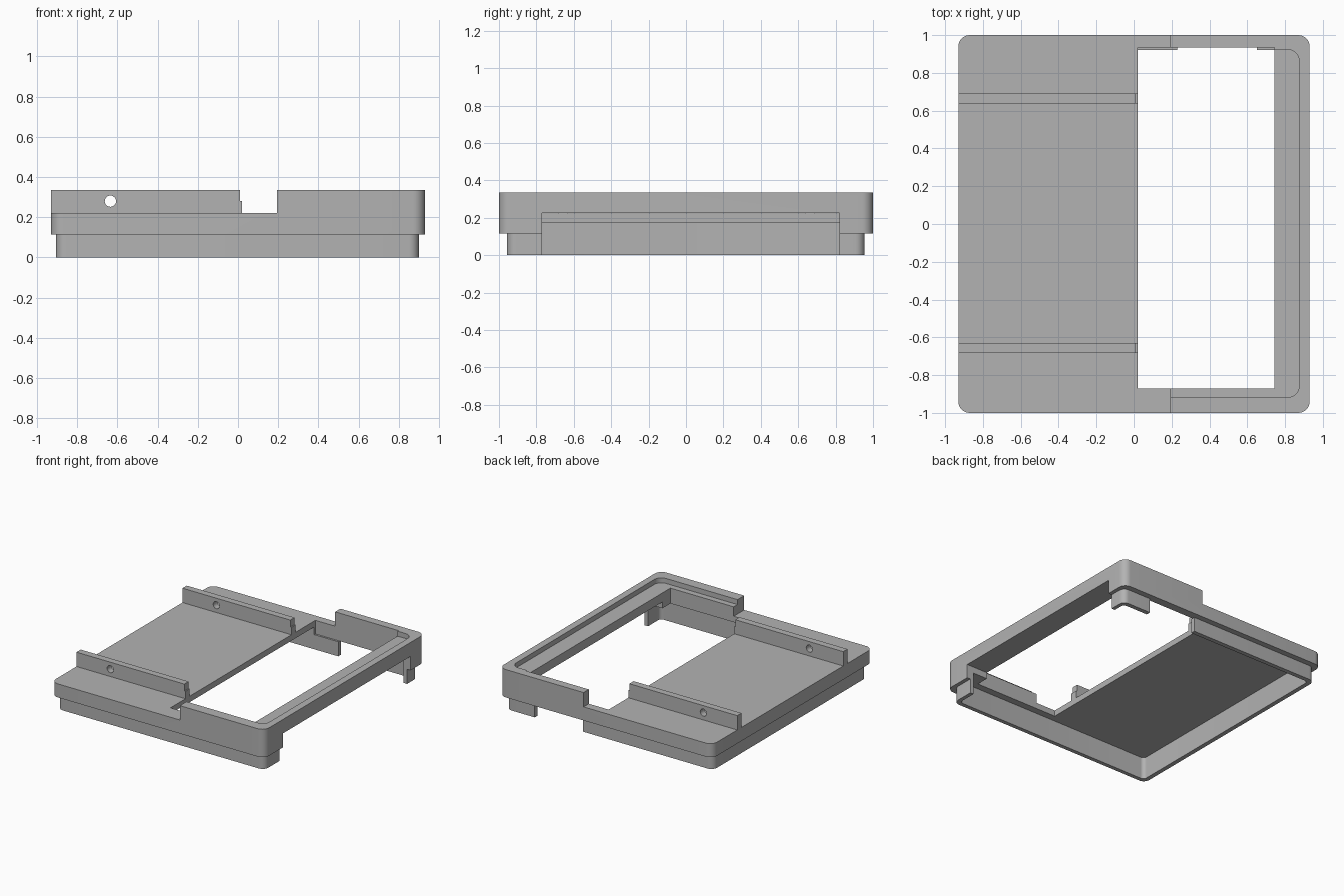
import bpy, bmesh, math

cube = bpy.data.objects.get("Cube")
if cube:
    bpy.data.objects.remove(cube, do_unlink=True)

grey = bpy.data.materials.new("plain_grey")
grey.use_nodes = True
grey.diffuse_color = (0.45, 0.45, 0.45, 1)
grey.node_tree.nodes["Principled BSDF"].inputs["Base Color"].default_value = grey.diffuse_color


def prism(name, outline, low, high, axis="z"):
    """Extrude a closed outline along z, or an x-z outline along y."""
    bm = bmesh.new()
    place = (lambda a, b: (a, b, low)) if axis == "z" else (lambda a, b: (a, low, b))
    face = bm.faces.new([bm.verts.new(place(a, b)) for a, b in outline])
    new = bmesh.ops.extrude_face_region(bm, geom=[face])["geom"]
    moved = [v for v in new if isinstance(v, bmesh.types.BMVert)]
    shift = (0, 0, high - low) if axis == "z" else (0, high - low, 0)
    bmesh.ops.translate(bm, verts=moved, vec=shift)
    bmesh.ops.recalc_face_normals(bm, faces=bm.faces)
    mesh = bpy.data.meshes.new(name)
    bm.to_mesh(mesh)
    bm.free()
    mesh.materials.append(grey)
    obj = bpy.data.objects.new(name, mesh)
    bpy.context.collection.objects.link(obj)
    return obj


def rounded(x0, x1, y0, y1, radius, steps=8):
    """Rectangle outline with rounded corners."""
    points = []
    corners = ((x1, y1), (x0, y1), (x0, y0), (x1, y0))
    for i, (x, y) in enumerate(corners):
        cx = x - radius if x == x1 else x + radius
        cy = y - radius if y == y1 else y + radius
        for k in range(steps + 1):
            a = math.pi / 2 * (i + k / steps)
            points.append((cx + radius * math.cos(a), cy + radius * math.sin(a)))
    return points


def box(x0, x1, y0, y1):
    return [(x0, y0), (x1, y0), (x1, y1), (x0, y1)]


def carve(obj, cutters):
    """Subtract every cutter, then keep the finished mesh."""
    for cutter in cutters:
        cutter.hide_render = True
        mod = obj.modifiers.new("cut", "BOOLEAN")
        mod.operation = "DIFFERENCE"
        mod.solver = "EXACT"
        mod.object = cutter
    graph = bpy.context.evaluated_depsgraph_get()
    mesh = bpy.data.meshes.new_from_object(obj.evaluated_get(graph))
    obj.modifiers.clear()
    obj.data = mesh
    bpy.ops.object.select_all(action="DESELECT")
    obj.select_set(True)
    bpy.context.view_layer.objects.active = obj
    bpy.ops.object.shade_smooth_by_angle(angle=math.radians(30))


# Levels shared by the parts
SKIRT_TOP, PLATE_LOW, PLATE_TOP, TOP = 0.115, 0.175, 0.222, 0.335
LEDGE_LOW, LEDGE_TOP = 0.225, 0.296

# Cutters: hollow underside, window, side slot, back gap, lowered deck, rim recess
hollow = prism("hollow_cutter", rounded(-0.87, 0.87, -0.925, 0.92, 0.03), -0.1, PLATE_LOW)
window = prism("window_cutter", box(0.02, 0.745, -0.87, 0.935), -0.2, 0.5)
side_slot = prism("side_slot_cutter", box(0.7, 1.1, -0.77, 0.82), -0.15, LEDGE_LOW)
back_gap = prism("back_gap_cutter", box(0.23, 0.65, 0.85, 1.1), -0.2, 0.2)
deck = prism("deck_cutter", box(-1.1, 0.193, -1.1, 1.1), PLATE_TOP, 0.6)
recess = prism("recess_cutter", rounded(0.05, 0.875, -0.917, 0.923, 0.06), LEDGE_TOP, 0.55)

# Upper body: deck plate, raised rim and inner ledge
body = prism("frame_body", rounded(-0.93, 0.93, -1, 1, 0.06), SKIRT_TOP, TOP)
carve(body, [hollow, window, side_slot, deck, recess])

# Lower skirt: thin inset wall, open at the right side and part of the back
skirt = prism("lower_skirt", rounded(-0.905, 0.9, -0.957, 0.955, 0.05), 0, SKIRT_TOP)
carve(skirt, [hollow, side_slot, back_gap])

# Hinge ribs with a stepped end and a pin hole
hole = [(-0.635 + 0.028 * math.cos(i * math.pi / 12), 0.28 + 0.028 * math.sin(i * math.pi / 12))
        for i in range(24)]
pin = prism("pin_hole_cutter", hole, -1.2, 1.2, "y")
profile = [(-0.93, PLATE_TOP), (0.02, PLATE_TOP), (0.02, 0.28),
           (0.01, 0.28), (0.01, TOP), (-0.93, TOP)]
for name, y in (("front_rib", -0.683), ("back_rib", 0.637)):
    rib = prism(name, profile, y, y + 0.053, "y")
    carve(rib, [pin])

# Remove the finished cutters
for cutter in (hollow, window, side_slot, back_gap, deck, recess, pin):
    bpy.data.objects.remove(cutter, do_unlink=True)
